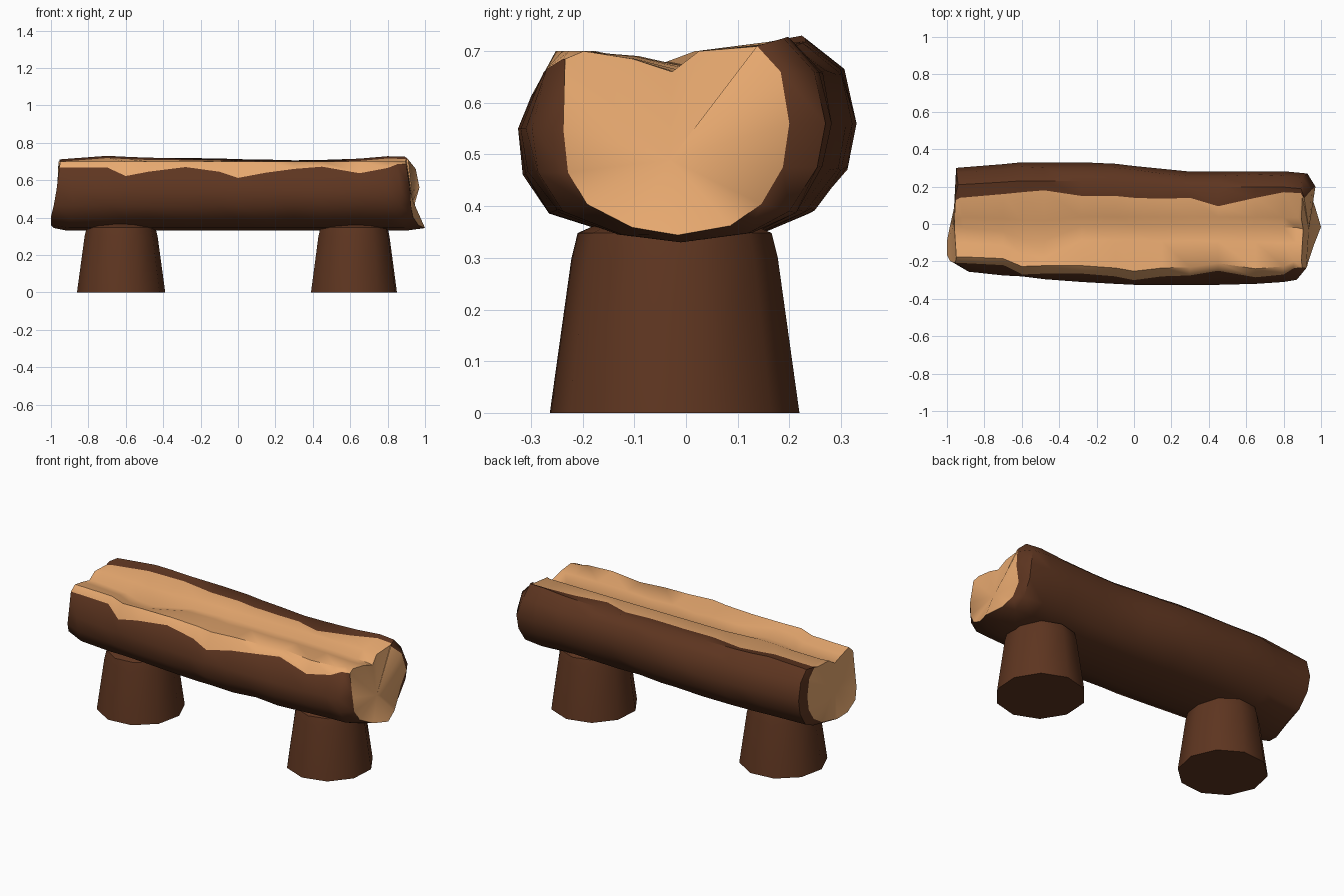
import bpy, bmesh, math, random

if "Cube" in bpy.data.objects:
    bpy.data.objects.remove(bpy.data.objects["Cube"])
random.seed(4)


def material(name, rgb):
    m = bpy.data.materials.new(name)
    m.diffuse_color = (*rgb, 1)
    m.use_nodes = True
    m.node_tree.nodes["Principled BSDF"].inputs["Base Color"].default_value = m.diffuse_color
    return m


bark = material("dark bark", (0.112, 0.036, 0.0145))
wood = material("pale cut wood", (0.80, 0.395, 0.16))


def finish(bm, name, mats, angle):
    bmesh.ops.recalc_face_normals(bm, faces=bm.faces)
    me = bpy.data.meshes.new(name)
    bm.to_mesh(me)
    bm.free()
    for m in mats:
        me.materials.append(m)
    ob = bpy.data.objects.new(name, me)
    bpy.context.collection.objects.link(ob)
    bpy.ops.object.select_all(action='DESELECT')
    ob.select_set(True)
    bpy.context.view_layer.objects.active = ob
    bpy.ops.object.shade_smooth_by_angle(angle=math.radians(angle))
    return ob


# Log cross-section: bottom, round the back, over the carved top, down the front
def section(yf, yb, fy, fz, by, zt, gy, zg, zb=0.33):
    return [(-0.01, zb), (yb * .45, zb + .018), (yb * .74, .39), (yb * .94, .475),
            (yb, .56), (yb * .92, .66), (yb * .7, zt), (by, zt - .012),
            (0.04 + gy * .25, .70), (gy, zg), (gy - .08, .685), (fy * .84, .70),
            (fy, fz), (yf, .55), (yf * .96, .465), (yf * .8, .39), (yf * .42, zb + .015)]


# Stations: x, slant, front y, back y, front cut edge y/z, back cut edge y, top z, groove y/z
stations = [
    (-.915, -.12, -.255, .30, -.21, .668, .14, .712, -.02, .665),
    (-.70, 0, -.275, .32, -.22, .668, .16, .73, -.04, .66),
    (-.60, 0, -.28, .33, -.27, .622, .17, .725, -.08, .66),
    (-.48, 0, -.295, .33, -.265, .645, .18, .72, -.09, .66),
    (-.28, 0, -.31, .33, -.265, .67, .15, .718, -.01, .668),
    (-.10, 0, -.32, .322, -.28, .645, .15, .716, -.01, .672),
    (0.0, 0, -.325, .31, -.30, .612, .14, .712, -.01, .672),
    (.15, 0, -.325, .295, -.28, .64, .135, .71, -.01, .672),
    (.30, 0, -.325, .28, -.275, .66, .14, .706, -.01, .672),
    (.45, 0, -.325, .28, -.25, .672, .095, .708, -.01, .672),
    (.65, 0, -.32, .282, -.285, .637, .14, .715, -.015, .67),
    (.80, 0, -.31, .282, -.27, .665, .17, .728, -.02, .665),
    (.90, .10, -.298, .27, -.238, .685, .165, .725, -.02, .66),
]
left_x = [-.985, -.96, -.955, -.955, -.955, -.955, -.955, -.955, -.96,
          -.96, -.955, -.95, -.955, -.97, -.985, -1.0, -1.0]
right_x = [1.0, .97, .95, .945, .97, .95, .91, .90, .895,
           .905, .90, .895, .90, .92, .925, .935, .965]

bm = bmesh.new()


def end_ring(station, xs):
    # Narrowed ring that frames the sawn end
    pts = section(*station[2:])
    return [bm.verts.new((x, y * (.95 if 6 < j < 13 else .77) - .008,
                          min(z, .71) + (.014 if z < .4 else 0)))
            for j, (x, (y, z)) in enumerate(zip(xs, pts))]


rings = [end_ring(stations[0], left_x)]
for i, s in enumerate(stations):
    ring = []
    for j, (y, z) in enumerate(section(*s[2:])):
        top = .025 if (i == len(stations) - 1 and z > .64) else 0
        r = .006 if 0 < i < len(stations) - 1 and j in (2, 3, 5, 10, 14, 15) else 0
        ring.append(bm.verts.new((s[0] + s[1] * y - top, y + random.uniform(-r, r),
                                  z + random.uniform(-r, r))))
    rings.append(ring)
rings.append(end_ring(stations[-1], right_x))

n = len(rings[0])
for a, b in zip(rings, rings[1:]):
    for j in range(n):
        k = (j + 1) % n
        f = bm.faces.new((a[j], a[k], b[k], b[j]))
        f.material_index = 1 if 7 <= j <= 11 else 0
# Sawn ends as faceted fans
for ring, c in ((rings[0], (-.968, -.02, .52)), (rings[-1], (.935, -.03, .49))):
    mid = bm.verts.new(c)
    for j in range(n):
        bm.faces.new((ring[j], ring[(j + 1) % n], mid)).material_index = 1
finish(bm, "log_seat", [bark, wood], 48)


# Stump legs: tapered, ten sides, chamfered top
def leg(name, cx, turn):
    b = bmesh.new()
    loops = []
    for r, z in ((.242, 0), (.20, .30), (.188, .348), (.15, .365)):
        loops.append([b.verts.new((cx + r * .98 * math.cos(t), -.022 + r * math.sin(t), z))
                      for t in (turn + i * math.tau / 10 for i in range(10))])
    for lo, hi in zip(loops, loops[1:]):
        for i in range(10):
            k = (i + 1) % 10
            b.faces.new((lo[i], lo[k], hi[k], hi[i]))
    b.faces.new(loops[0])
    b.faces.new(loops[-1])
    finish(b, name, [bark], 40)


leg("left_leg", -.625, 0.1)
leg("right_leg", .62, 0.25)
